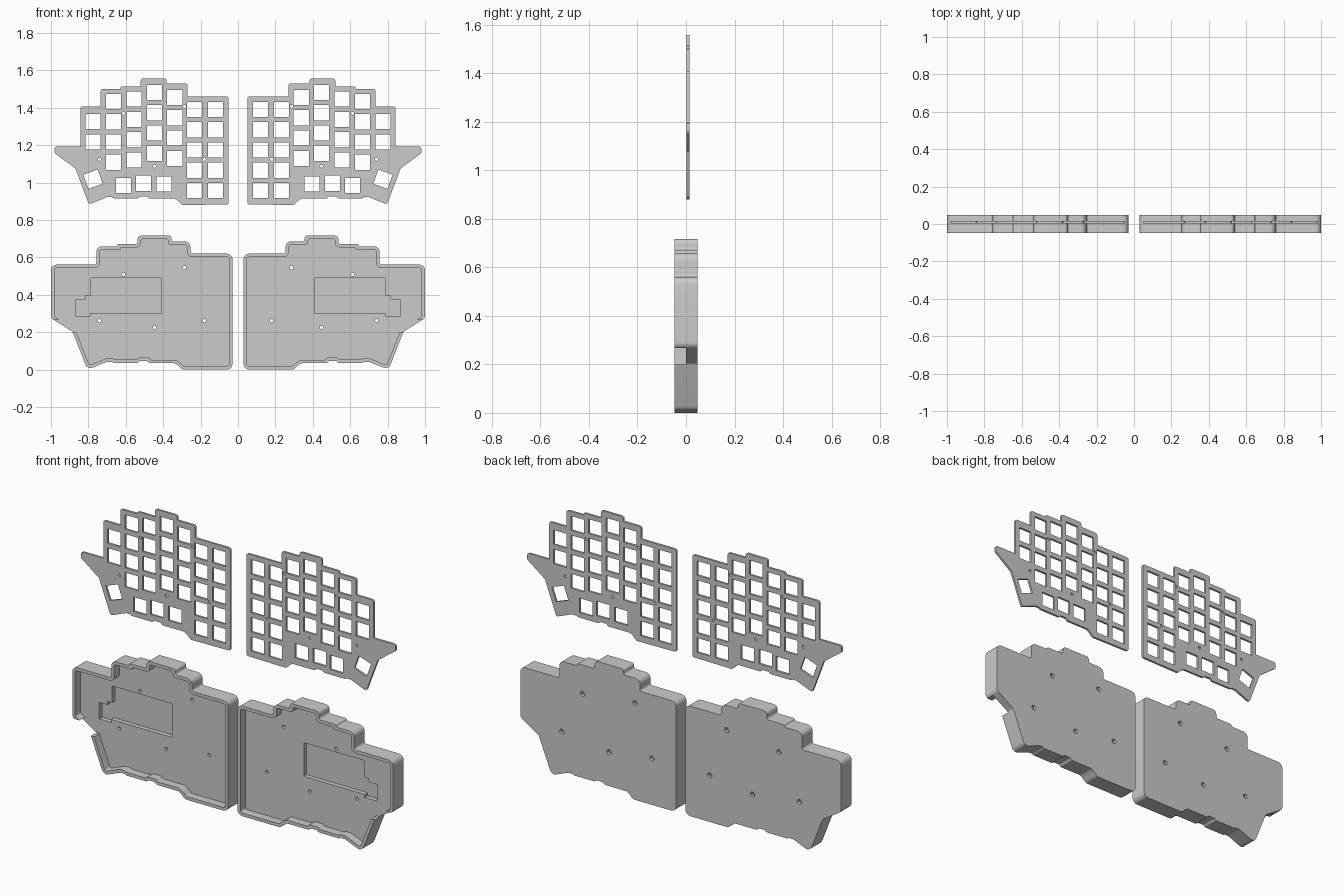
import bpy, bmesh, math
from mathutils import Vector

if "Cube" in bpy.data.objects:
    bpy.data.objects.remove(bpy.data.objects["Cube"])

# Profiles of the left half in (x, z); the right half is mirrored
BOTTOM = [(-.297, 0), (-.32, .022), (-.338, .034), (-.475, .034), (-.485, .046), (-.525, .046),
          (-.535, .036), (-.665, .036), (-.675, .042), (-.7, .042)]
CASE = [(-.03, 0), (-.03, .62), (-.254, .62), (-.254, .685), (-.356, .685), (-.356, .717),
        (-.537, .717), (-.537, .672), (-.645, .672), (-.645, .659), (-.757, .659), (-.757, .561),
        (-1, .561), (-1, .275), (-.885, .203), (-.805, 0)] + BOTTOM[::-1]
PLATE = [(-.05, .883), (-.05, 1.46), (-.27, 1.46), (-.27, 1.53), (-.382, 1.53), (-.382, 1.557),
         (-.52, 1.557), (-.52, 1.513), (-.628, 1.513), (-.628, 1.5), (-.735, 1.5), (-.735, 1.407),
         (-.842, 1.407), (-.842, 1.193), (-.98, 1.193), (-.98, 1.157), (-.869, 1.075),
         (-.797, .883)] + [(x, z + .88) for x, z in BOTTOM[::-1]]
POCKET = [(-.41, .49), (-.41, .3), (-.79, .3), (-.79, .283), (-.865, .283), (-.865, .376),
          (-.815, .376), (-.815, .395), (-.785, .395), (-.785, .49)]
SCREWS = [(-.612, .508), (-.286, .545), (-.741, .262), (-.447, .225), (-.18, .262)]
WALL, HALF, FLOOR = .018, .047, 0.0
# Key columns: x, z of the top key, number of keys
COLUMNS = [(-.775, 1.326, 2), (-.665, 1.434, 4), (-.556, 1.446, 4), (-.447, 1.482, 4),
           (-.338, 1.455, 4), (-.233, 1.391, 5), (-.121, 1.391, 5)]
THUMBS = [(-.612, .985, 0), (-.506, .996, 0), (-.395, .992, 0), (-.775, 1.018, 20)]


def inset(pts, d):
    """Mitred inward offset of a counter-clockwise loop."""
    out, n = [], len(pts)
    for i in range(n):
        a, b, c = (Vector(pts[(i + k) % n]) for k in (-1, 0, 1))
        u, v = (b - a).normalized(), (c - b).normalized()
        n1, n2 = Vector((-u.y, u.x)), Vector((-v.y, v.x))
        p = b + (n1 + n2) * (d / (1 + n1.dot(n2)))
        out.append((p.x, p.y))
    return out


def rounded(pts, convex, concave, seg=6):
    """Replace the corners of a counter-clockwise loop by arcs."""
    out, n = [], len(pts)
    for i in range(n):
        a, b, c = (Vector(pts[(i + k) % n]) for k in (-1, 0, 1))
        u, v = (a - b), (c - b)
        lim = .48 * min(u.length, v.length)
        u.normalize()
        v.normalize()
        r = convex if u.x * v.y - u.y * v.x < 0 else concave
        half = u.angle(v) / 2
        t = min(lim, r / math.tan(half))
        r = t * math.tan(half)
        mid = b + (u + v).normalized() * (t / math.cos(half))
        s, e = b + u * t - mid, b + v * t - mid
        sweep = s.angle(e)
        for k in range(seg + 1):
            f = k / seg
            p = mid + (s * math.sin((1 - f) * sweep) + e * math.sin(f * sweep)) / math.sin(sweep)
            out.append((p.x, p.y))
    return out


def ring(x, z, r, n=16, turn=0.0):
    return [(x + r * math.cos(turn + k * math.tau / n), z + r * math.sin(turn + k * math.tau / n))
            for k in range(n)]


def prism(name, loops, y0, y1, side):
    """Extrude each (x, z) loop from y0 to y1."""
    bm = bmesh.new()
    for loop in loops:
        lo = [bm.verts.new((side * x, y0, z)) for x, z in loop]
        hi = [bm.verts.new((side * x, y1, z)) for x, z in loop]
        bm.faces.new(lo)
        bm.faces.new(hi[::-1])
        for i in range(len(loop)):
            j = (i + 1) % len(loop)
            bm.faces.new((lo[j], lo[i], hi[i], hi[j]))
    bmesh.ops.recalc_face_normals(bm, faces=bm.faces)
    me = bpy.data.meshes.new(name)
    bm.to_mesh(me)
    bm.free()
    ob = bpy.data.objects.new(name, me)
    bpy.context.collection.objects.link(ob)
    return ob


def activate(ob):
    bpy.ops.object.select_all(action='DESELECT')
    ob.select_set(True)
    bpy.context.view_layer.objects.active = ob


def cut(ob, loops, y0, y1, side):
    cutter = prism("cutter", loops, y0, y1, side)
    cutter.hide_render = True
    mod = ob.modifiers.new("cut", 'BOOLEAN')
    mod.operation, mod.solver, mod.object = 'DIFFERENCE', 'EXACT', cutter
    activate(ob)
    bpy.ops.object.modifier_apply(modifier=mod.name)
    bpy.data.objects.remove(cutter)


# All loops are made counter-clockwise before offsetting
def ccw(p):
    area = sum(p[i - 1][0] * p[i][1] - p[i][0] * p[i - 1][1] for i in range(len(p)))
    return p if area > 0 else p[::-1]


CASE, PLATE = ccw(CASE), ccw(PLATE)

# Square key openings
keys = [ring(x, top - .1085 * i, .0405 * math.sqrt(2), 4, math.pi / 4)
        for x, top, n in COLUMNS for i in range(n)]
keys += [ring(x, z, .0405 * math.sqrt(2), 4, math.pi / 4 + math.radians(a)) for x, z, a in THUMBS]

for side, label in ((1, "left"), (-1, "right")):
    # Tray: solid outline, cavity, side opening, controller pocket, stepped screw holes
    tray = prism(label + "_case", [rounded(CASE, .03, .012)], -HALF, HALF, side)
    cut(tray, [rounded(inset(CASE, WALL), .012, .028)], -.1, FLOOR, side)
    cut(tray, [[(-1.1, .2), (-.85, .2), (-.85, .268), (-1.1, .268)]], -.1, FLOOR, side)
    cut(tray, [POCKET], -.1, .025, side)
    cut(tray, [ring(x, z, .009) for x, z in SCREWS], -.1, .1, side)
    cut(tray, [ring(x, z, .014) for x, z in SCREWS], .03, .1, side)

    # Switch plate floating above the tray
    plate = prism(label + "_switch_plate", [rounded(PLATE, .012, .004, 4)], .003, .015, side)
    cut(plate, keys + [ring(x, z + .862, .008) for x, z in SCREWS], -.1, .1, side)

    for ob in (tray, plate):
        activate(ob)
        bpy.ops.object.shade_smooth_by_angle(angle=math.radians(30))
